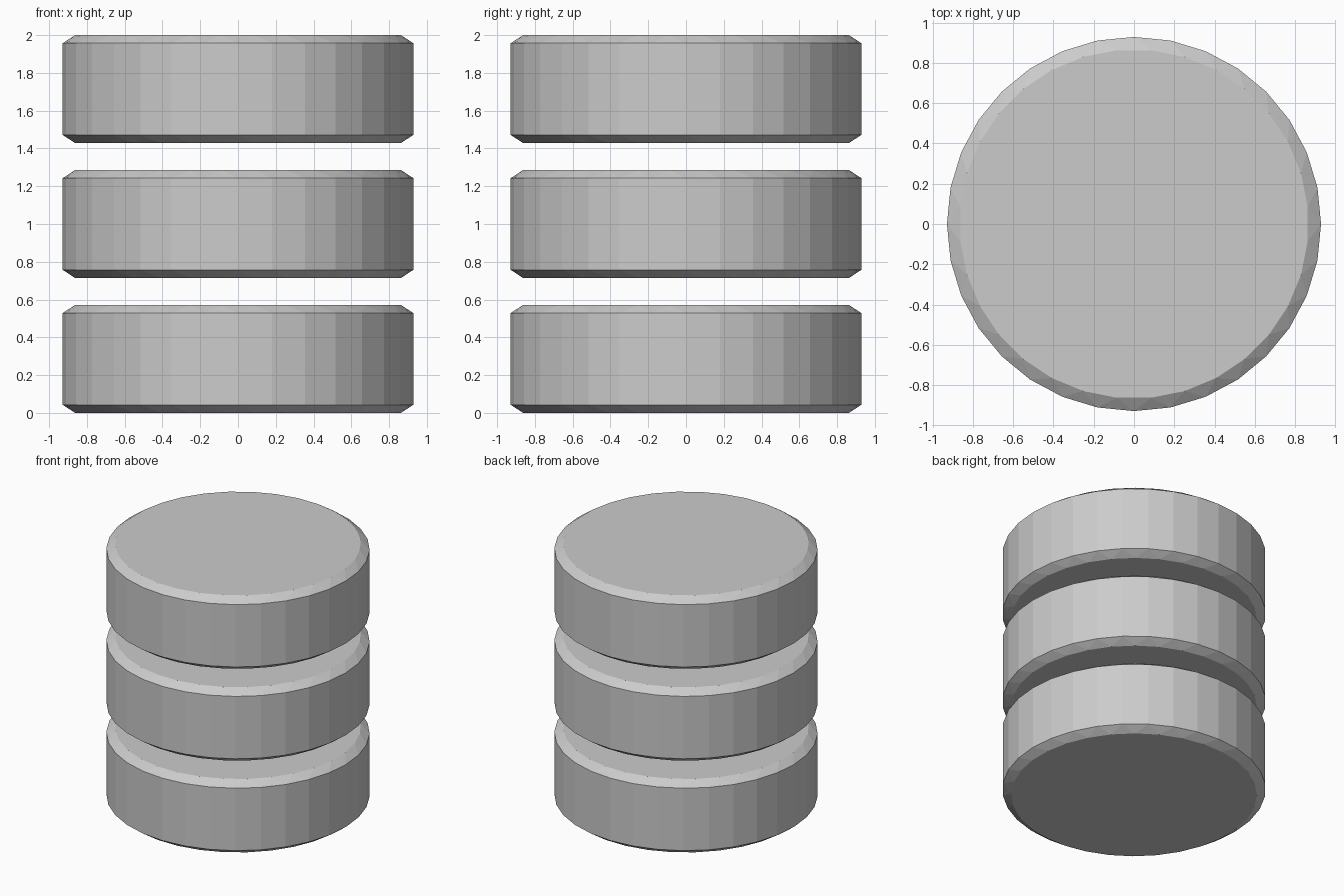
import bpy, bmesh
from math import sin, cos, pi

if "Cube" in bpy.data.objects:
    bpy.data.objects.remove(bpy.data.objects["Cube"])

SIDES = 32
HEIGHT, PITCH = 0.5714, 0.7143
CHAMFER = 0.043
R_OUT, R_IN = 0.9286, 0.8667


def ring(bm, radius, z, turn):
    """Circle of vertices, turned by a fraction of one side."""
    step = 2 * pi / SIDES
    return [bm.verts.new((radius * cos((i + turn) * step),
                          radius * sin((i + turn) * step), z))
            for i in range(SIDES)]


def disc(name, z0):
    bm = bmesh.new()
    # Cap rings sit half a side out of step with the wall rings
    bottom = ring(bm, R_IN, z0, 0.5)
    low = ring(bm, R_OUT, z0 + CHAMFER, 0)
    high = ring(bm, R_OUT, z0 + HEIGHT - CHAMFER, 0)
    top = ring(bm, R_IN, z0 + HEIGHT, 0.5)
    for i in range(SIDES):
        j = (i + 1) % SIDES
        # Wall
        bm.faces.new((low[i], low[j], high[j], high[i]))
        # Triangulated chamfers
        for wall, cap in ((low, bottom), (high, top)):
            bm.faces.new((wall[i], wall[j], cap[i]))
            bm.faces.new((wall[j], cap[j], cap[i]))
    # Flat caps
    bm.faces.new(bottom)
    bm.faces.new(top)
    bmesh.ops.recalc_face_normals(bm, faces=bm.faces)
    mesh = bpy.data.meshes.new(name)
    bm.to_mesh(mesh)
    bm.free()
    obj = bpy.data.objects.new(name, mesh)
    bpy.context.collection.objects.link(obj)


# Stack of three equal discs
for k, part in enumerate(("lower_disc", "middle_disc", "upper_disc")):
    disc(part, k * PITCH)
